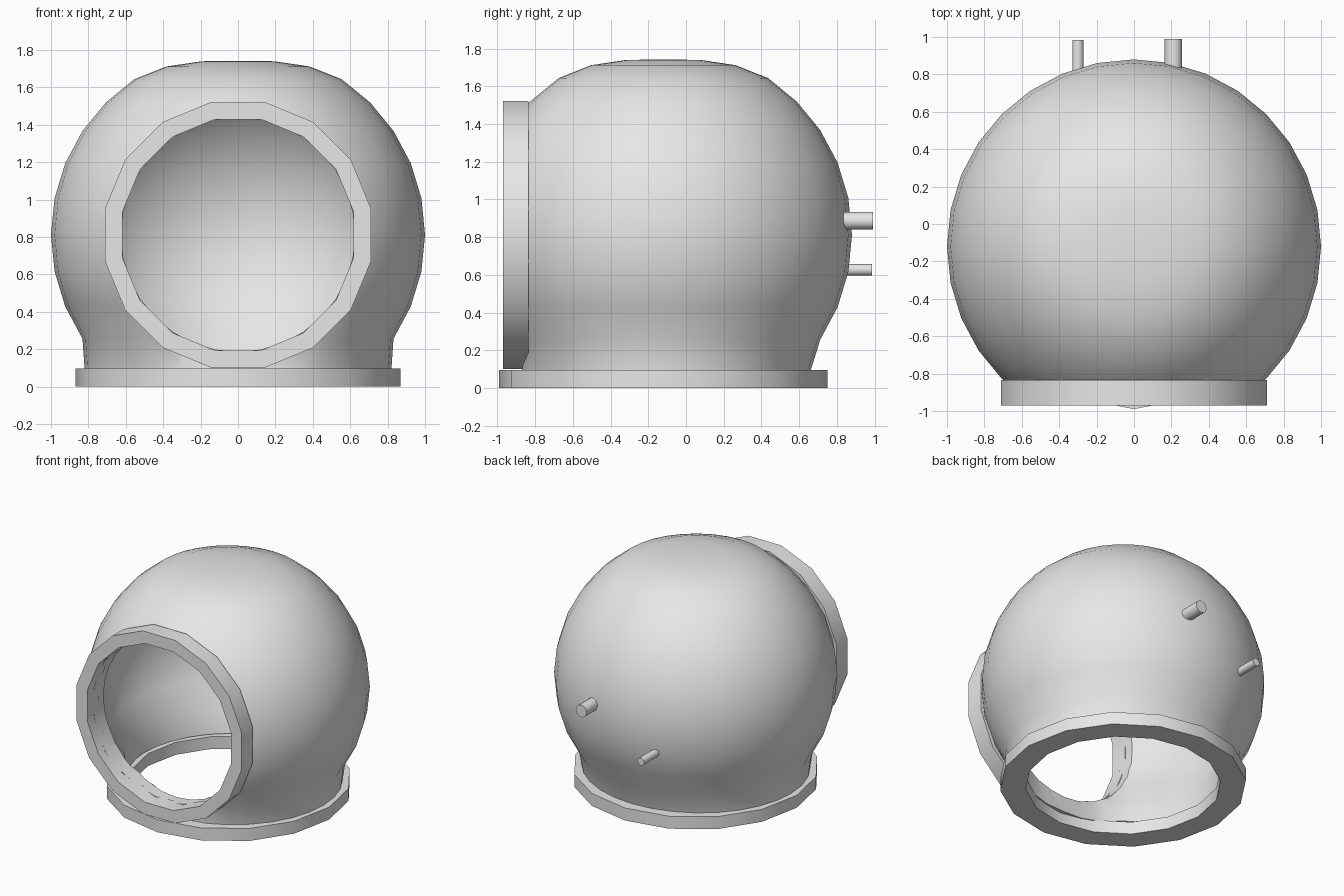
import bpy, bmesh, math
from mathutils import Matrix

if "Cube" in bpy.data.objects:
    bpy.data.objects.remove(bpy.data.objects["Cube"])

CY = -0.12          # y of the helmet axis
CZ = 0.812          # height of the sphere centre

grey = bpy.data.materials.new("light_grey")
grey.diffuse_color = (0.8, 0.8, 0.8, 1)
grey.use_nodes = True
grey.node_tree.nodes["Principled BSDF"].inputs["Base Color"].default_value = grey.diffuse_color


def make(name, bm):
    bmesh.ops.recalc_face_normals(bm, faces=bm.faces)
    me = bpy.data.meshes.new(name)
    bm.to_mesh(me)
    bm.free()
    me.materials.append(grey)
    ob = bpy.data.objects.new(name, me)
    bpy.context.scene.collection.objects.link(ob)
    return ob


def smooth(ob, angle=35):
    bpy.ops.object.select_all(action='DESELECT')
    ob.select_set(True)
    bpy.context.view_layer.objects.active = ob
    bpy.ops.object.shade_smooth_by_angle(angle=math.radians(angle))


def ring(name, r_out, r_in, depth, sides, turn, matrix):
    """Square-section ring around local z, from 0 to depth."""
    bm = bmesh.new()
    section = [(r_out, 0), (r_out, depth), (r_in, depth), (r_in, 0)]
    loops = []
    for i in range(sides):
        a = 2 * math.pi * i / sides + turn
        loops.append([bm.verts.new((r * math.cos(a), r * math.sin(a), z)) for r, z in section])
    for i in range(sides):
        p, q = loops[i], loops[(i + 1) % sides]
        for k in range(4):
            m = (k + 1) % 4
            bm.faces.new((p[k], q[k], q[m], p[m]))
    bm.transform(matrix)
    return make(name, bm)


def rod(name, x, z, r, y0, y1, sides=16):
    """Cylinder along y."""
    bm = bmesh.new()
    bmesh.ops.create_cone(bm, cap_ends=True, segments=sides, radius1=r, radius2=r, depth=y1 - y0,
                          matrix=Matrix.Translation((x, (y0 + y1) / 2, z)) @ Matrix.Rotation(math.pi / 2, 4, 'X'))
    return make(name, bm)


# Helmet shell: lathed sphere with a flattened crown and a slightly oval neck
rows = [(0.82, 0.78, 0.09)]
for k in range(-3, 6):
    a = math.radians(11.25 * k)
    rows.append((math.cos(a), math.cos(a), CZ + math.sin(a)))
rows += [(0.383, 0.383, 1.712), (0.195, 0.195, 1.74)]
front_limit = {0: -0.87, 1: -0.845}      # neck is flattened behind the visor ring
N = 32
bm = bmesh.new()
grid = []
for j, (rx, ry, z) in enumerate(rows):
    row = []
    for i in range(N):
        a = 2 * math.pi * i / N
        y = max(CY + ry * math.sin(a), front_limit.get(j, -9))
        row.append(bm.verts.new((rx * math.cos(a), y, z)))
    grid.append(row)
for lo, hi in zip(grid, grid[1:]):
    for i in range(N):
        n = (i + 1) % N
        bm.faces.new((lo[i], lo[n], hi[n], hi[i]))
pole = bm.verts.new((0, CY, 1.742))
for i in range(N):
    bm.faces.new((grid[-1][i], grid[-1][(i + 1) % N], pole))
shell = make("helmet_shell", bm)

# Face opening cut through the thick shell
cutter = rod("opening_cutter", 0, CZ, 0.625, -1.5, -0.4, 32)
cutter.hide_render = True
mod = shell.modifiers.new("thickness", 'SOLIDIFY')
mod.thickness = 0.1
mod.offset = -1
mod = shell.modifiers.new("opening", 'BOOLEAN')
mod.operation = 'DIFFERENCE'
mod.solver = 'EXACT'
mod.object = cutter
dg = bpy.context.evaluated_depsgraph_get()
cut_mesh = bpy.data.meshes.new_from_object(shell.evaluated_get(dg))
shell.modifiers.clear()
shell.data = cut_mesh
bpy.data.objects.remove(cutter)
smooth(shell)

# Visor ring and neck ring
smooth(ring("visor_ring", 0.725, 0.63, 0.135, 16, math.pi / 16,
            Matrix.Translation((0, -0.835, CZ)) @ Matrix.Rotation(math.pi / 2, 4, 'X')))
smooth(ring("neck_ring", 0.87, 0.69, 0.097, 16, 0, Matrix.Translation((0, CY, 0))))

# Hose connectors at the back
smooth(rod("large_connector", 0.21, 0.887, 0.047, 0.80, 0.99))
smooth(rod("small_connector", -0.30, 0.627, 0.03, 0.75, 0.985))
